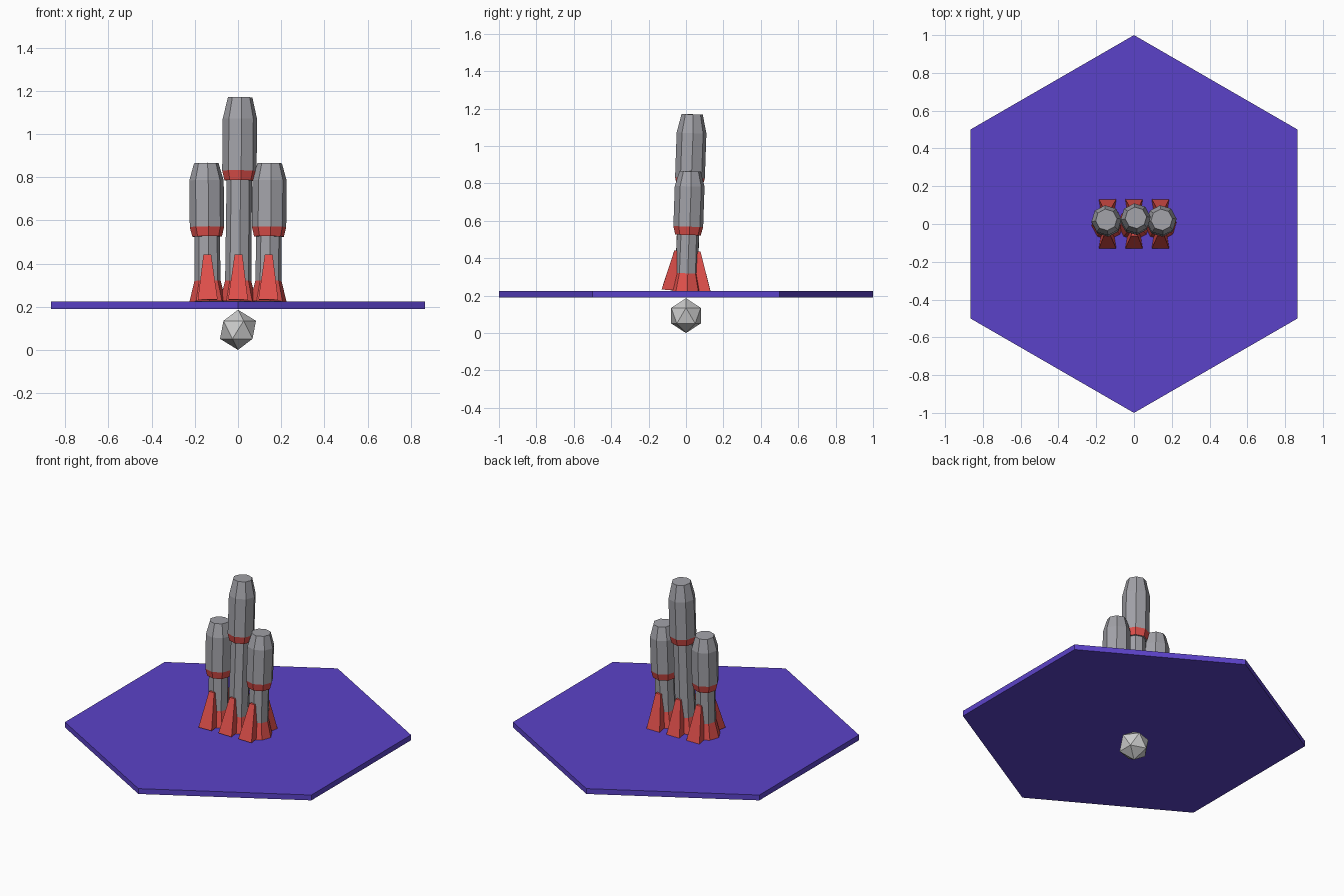
import bpy, bmesh
from math import sin, cos, pi, radians
from mathutils import Matrix, Vector

if "Cube" in bpy.data.objects:
    bpy.data.objects.remove(bpy.data.objects["Cube"])


def material(name, color):
    m = bpy.data.materials.new(name)
    m.diffuse_color = color
    m.use_nodes = True
    m.node_tree.nodes["Principled BSDF"].inputs["Base Color"].default_value = m.diffuse_color
    return m


RED = material("red", (0.75, 0.08, 0.07, 1))
PURPLE = material("purple", (0.105, 0.055, 0.58, 1))
GREY = material("grey", (0.36, 0.36, 0.39, 1))


def finish(name, bm, mats):
    bmesh.ops.recalc_face_normals(bm, faces=bm.faces[:])
    mesh = bpy.data.meshes.new(name)
    bm.to_mesh(mesh)
    bm.free()
    for m in mats:
        mesh.materials.append(m)
    obj = bpy.data.objects.new(name, mesh)
    bpy.context.collection.objects.link(obj)
    return obj


def lathe(bm, profile, red_bands, sides=8):
    """Stack rings of (radius, z); bands listed in red_bands get slot 1."""
    rings = [[bm.verts.new((r * cos(2 * pi * i / sides + 0.1),
                            r * sin(2 * pi * i / sides + 0.1), z))
              for i in range(sides)] for r, z in profile]
    for b, (lo, hi) in enumerate(zip(rings, rings[1:])):
        for i in range(sides):
            j = (i + 1) % sides
            f = bm.faces.new((lo[i], lo[j], hi[j], hi[i]))
            f.material_index = 1 if b in red_bands else 0
    bm.faces.new(rings[0][::-1])
    bm.faces.new(rings[-1])


def fin(bm, side):
    """Wedge fin that widens and flares outward toward the ground."""
    def ring(w, inner, outer, z):
        return [bm.verts.new((x, side * y, z)) for x, y in
                ((-w * 0.7, inner), (w * 0.7, inner), (w, outer), (-w, outer))]
    lo = ring(0.046, 0.045, 0.131, 0.004)
    hi = ring(0.018, 0.045, 0.07, 0.215)
    faces = [bm.faces.new(lo), bm.faces.new(hi)]
    for i in range(4):
        j = (i + 1) % 4
        faces.append(bm.faces.new((lo[i], lo[j], hi[j], hi[i])))
    for f in faces:
        f.material_index = 1


def rocket(name, x, collar, shoulder, top, lean_x):
    base = 0.224
    body = [(0.085, base), (0.061, 0.32), (0.059, collar), (0.08, collar + 0.045),
            (0.08, shoulder), (0.057, top)]
    body.insert(3, (0.069, collar))
    bm = bmesh.new()
    lathe(bm, [(r, z - base) for r, z in body], {0, 3})
    fin(bm, -1)
    fin(bm, 1)
    obj = finish(name, bm, [GREY, RED])
    obj.location = (x, 0, base)
    obj.rotation_euler = (radians(-2), radians(lean_x), 0)


# Hexagonal platform
bm = bmesh.new()
bmesh.ops.create_cone(bm, cap_ends=True, segments=6, radius1=1, radius2=1, depth=0.034,
                      matrix=Matrix.Translation((0, 0, 0.207)))
platform = finish("platform", bm, [PURPLE])
# keep points on the y axis
if max(v.co.y for v in platform.data.vertices) < 0.95:
    platform.data.transform(Matrix.Rotation(radians(30), 4, 'Z'))

# Faceted ball beneath, slightly tipped
bm = bmesh.new()
bmesh.ops.create_icosphere(bm, subdivisions=1, radius=0.093,
                           matrix=Matrix.Translation((0, 0, 0.093)))
finish("faceted_ball", bm, [])

# Rocket cluster
rocket("centre_rocket", 0, 0.785, 1.07, 1.17, 0.6)
for label, s in (("left", -1), ("right", 1)):
    rocket(label + "_booster", 0.14 * s, 0.525, 0.785, 0.865, 0.6 * s)
